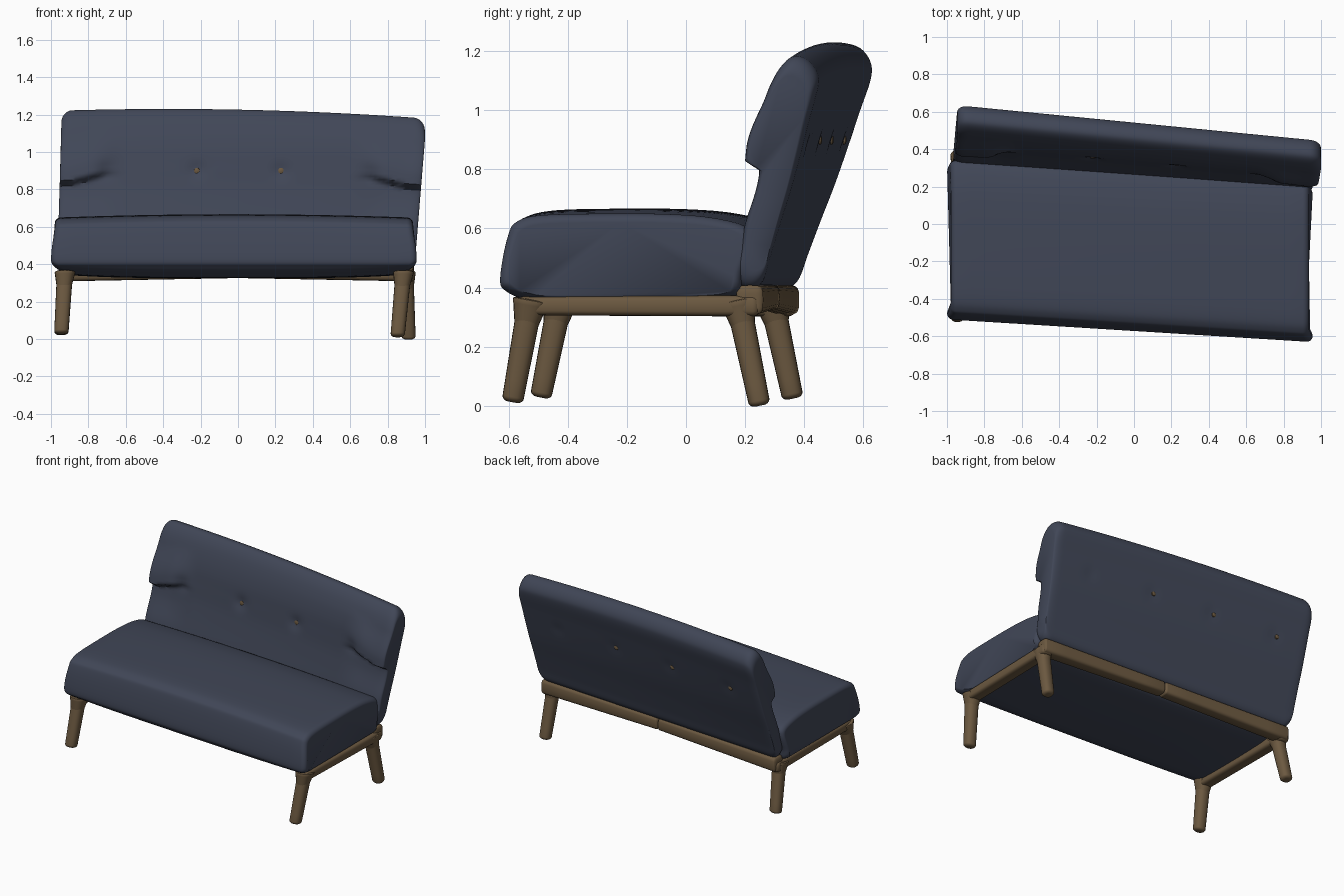
import bpy, bmesh, math
from mathutils import Vector
from mathutils.bvhtree import BVHTree

if "Cube" in bpy.data.objects:
    bpy.data.objects.remove(bpy.data.objects["Cube"])


def material(name, col):
    m = bpy.data.materials.new(name)
    m.diffuse_color = (*col, 1)
    m.use_nodes = True
    m.node_tree.nodes["Principled BSDF"].inputs["Base Color"].default_value = m.diffuse_color
    return m


FABRIC = material("slate blue fabric", (0.052, 0.062, 0.095))
WOOD = material("brown wood", (0.15, 0.10, 0.052))


def clamp(v):
    return max(0.0, min(1.0, v))


def smooth(v):
    v = clamp(v)
    return v * v * (3 - 2 * v)


def spline(pts, n):
    """Closed Catmull-Rom curve through 2D points."""
    out, k = [], len(pts)
    for i in range(k):
        a, b, c, d = (Vector(pts[(i + j) % k]) for j in (-1, 0, 1, 2))
        for s in range(n):
            t = s / n
            out.append(0.5 * (2 * b + (c - a) * t + (2 * a - 5 * b + 4 * c - d) * t * t
                              + (3 * b - a - 3 * c + d) * t ** 3))
    return out


def loft(name, rings, mat):
    """Skin a list of rings into one capped, smooth object."""
    bm = bmesh.new()
    vs = [[bm.verts.new(p) for p in r] for r in rings]
    n = len(vs[0])
    for a, b in zip(vs, vs[1:]):
        for i in range(n):
            bm.faces.new((a[i], a[(i + 1) % n], b[(i + 1) % n], b[i]))
    bm.faces.new(vs[0])
    bm.faces.new(vs[-1])
    bmesh.ops.recalc_face_normals(bm, faces=bm.faces)
    me = bpy.data.meshes.new(name)
    bm.to_mesh(me)
    bm.free()
    me.materials.append(mat)
    for p in me.polygons:
        p.use_smooth = True
    me.set_sharp_from_angle(angle=math.radians(50))
    ob = bpy.data.objects.new(name, me)
    bpy.context.collection.objects.link(ob)
    return ob


def stations(count, r):
    """(t, inset 0..1) along -1..1 with quarter-round ends of length r."""
    ends = [(1 - r + r * math.sin(a), 1 - math.cos(a))
            for a in (math.radians(15 * i) for i in range(7))]
    mid = [(-1 + r + (2 - 2 * r) * i / count, 0) for i in range(1, count)]
    return [(-t, d) for t, d in reversed(ends)] + mid + ends


def cushion(name, profile, n, count, r, inset, place):
    """Upholstered block: profile in yz swept along x with rounded ends."""
    pts = spline(profile, n)
    ys, zs = [p.x for p in pts], [p.y for p in pts]
    c = Vector(((min(ys) + max(ys)) / 2, (min(zs) + max(zs)) / 2))
    hy, hz = (max(ys) - min(ys)) / 2, (max(zs) - min(zs)) / 2
    rings = []
    for t, d in stations(count, r):
        ky, kz = 1 - d * inset[0] / hy, 1 - d * inset[1] / hz
        rings.append([place(t, c.x + (p.x - c.x) * ky, c.y + (p.y - c.y) * kz) for p in pts])
    return loft(name, rings, FABRIC)


# Seat cushion, skewed in plan
def place_seat(t, y, z):
    w = 1 - 0.02 * smooth((z - 0.43) / 0.2) - 0.05 * smooth((0.42 - z) / 0.09)
    x = -0.022 + t * 0.977 * w
    z -= 0.018 * t * t * smooth((z - 0.5) / 0.15)
    z += 0.02 * t ** 4 * smooth((0.4 - z) / 0.07)
    return Vector((x, y - 0.062 * x, z))


cushion("seat", [(-0.572, 0.43), (-0.545, 0.59), (-0.515, 0.64), (-0.43, 0.662), (-0.2, 0.667),
                 (0.0, 0.665), (0.15, 0.652), (0.26, 0.62), (0.28, 0.56), (0.25, 0.45),
                 (0.215, 0.35), (0.0, 0.328), (-0.4, 0.328), (-0.5, 0.35), (-0.552, 0.385)],
        6, 24, 0.035, (0.03, 0.03), place_seat)

DIMPLES = (-0.7, -0.22, 0.23, 0.7)


# Backrest: leaning, slightly twisted, with pillow rolls at the front ends
def place_back(t, y, z):
    w = clamp((z - 0.45) / 0.65)
    x = -0.008 + 0.035 * w + t * (0.957 + 0.015 * w)
    ax = abs(x)
    front = y < 0.27 + 0.25 * (z - 0.42)
    dy = 0.0
    if front:
        z0 = 0.84 + 0.05 * clamp((0.9 - ax) / 0.2)
        end = smooth((ax - 0.6) / 0.2)
        step = smooth((z - z0 + 0.025) / 0.04)
        dy = end * (-0.038 * step * (1 - smooth((z - z0 - 0.06) / 0.2))
                    + 0.016 * (1 - step) * smooth((z - 0.6) / 0.18))
    for b in DIMPLES:
        dip = math.exp(-((x - b) ** 2 + (z - 0.9) ** 2) / 0.0018)
        dy += 0.014 * dip if front else -0.004 * dip
    top = clamp((z - 0.4) / 0.8)
    shear = 0.064 + 0.034 * clamp((z - 0.4) / 0.7)
    return Vector((x, y + dy - shear * x, z - top * (0.02 * x + 0.027 * x * x)))


back = cushion("backrest", [(0.225, 0.44), (0.245, 0.52), (0.266, 0.62), (0.29, 0.72), (0.312, 0.82),
                            (0.328, 0.92), (0.345, 1.02), (0.372, 1.11), (0.41, 1.185), (0.455, 1.225),
                            (0.505, 1.212), (0.538, 1.165), (0.538, 1.11), (0.505, 1.0), (0.47, 0.88),
                            (0.43, 0.75), (0.385, 0.62), (0.345, 0.5), (0.32, 0.425), (0.285, 0.398),
                            (0.245, 0.405)],
               6, 76, 0.06, (0.035, 0.065), place_back)

# Small tufting buttons, set on the front and rear surfaces
tree = BVHTree.FromPolygons([v.co for v in back.data.vertices],
                            [p.vertices[:] for p in back.data.polygons])
for side, xs in ((1, (-0.22, 0.23)), (-1, (-0.72, -0.24, 0.22))):
    for x in xs:
        hit = tree.ray_cast(Vector((x, -2 * side, 0.9)), Vector((0, side, 0)))[0]
        rings = [[hit + Vector((r * math.cos(a), -side * h, r * math.sin(a)))
                  for a in (math.tau * i / 12 for i in range(12))]
                 for r, h in ((0.016, -0.006), (0.015, 0.003), (0.008, 0.006))]
        loft("front_button" if side > 0 else "rear_button", rings, WOOD)


def beam(name, p, q, w0, h0, w1, h1, power, r):
    """Rounded bar from p to q; power sets how square the section is."""
    p, q = Vector(p), Vector(q)
    ax = (q - p).normalized()
    u = (Vector((1, 0, 0)) if abs(ax.z) > 0.7 else ax.cross(Vector((0, 0, 1)))).normalized()
    v = ax.cross(u).normalized()
    rings = []
    for t, d in stations(6, r):
        s = (t + 1) / 2
        w, h = (w0 + (w1 - w0) * s) * (1 - 0.6 * d), (h0 + (h1 - h0) * s) * (1 - 0.6 * d)
        ring = []
        for i in range(20):
            a = math.tau * i / 20
            c, e = math.cos(a), math.sin(a)
            ring.append(p.lerp(q, s) + u * (w * math.copysign(abs(c) ** power, c))
                        + v * (h * math.copysign(abs(e) ** power, e)))
        rings.append(ring)
    return loft(name, rings, WOOD)


# Wooden side rails and rear rail
beam("right_rail", (0.885, -0.57, 0.338), (0.905, 0.25, 0.338), 0.042, 0.032, 0.042, 0.036, 0.55, 0.06)
beam("left_rail", (-0.925, -0.47, 0.338), (-0.925, 0.37, 0.338), 0.042, 0.032, 0.042, 0.036, 0.55, 0.06)
beam("rear_rail_left", (-0.955, 0.338, 0.358), (0.0, 0.275, 0.368), 0.046, 0.05, 0.042, 0.042, 0.5, 0.03)
beam("rear_rail_right", (0.0, 0.275, 0.368), (0.94, 0.215, 0.358), 0.042, 0.042, 0.046, 0.05, 0.5, 0.03)

# Splayed legs: a tapered post plus a flared collar under the frame
for name, top, foot in (
        ("front_right_leg", (0.885, -0.525, 0.36), (0.853, -0.588, 0.012)),
        ("front_left_leg", (-0.925, -0.425, 0.36), (-0.945, -0.492, 0.028)),
        ("rear_right_leg", (0.895, 0.175, 0.36), (0.912, 0.25, 0.0)),
        ("rear_left_leg", (-0.925, 0.29, 0.36), (-0.945, 0.362, 0.024))):
    beam(name, top, foot, 0.043, 0.043, 0.038, 0.036, 0.85, 0.1)
    neck = Vector(top).lerp(Vector(foot), 0.3)
    beam(name + "_collar", top, neck, 0.056, 0.062, 0.036, 0.036, 0.85, 0.1)
